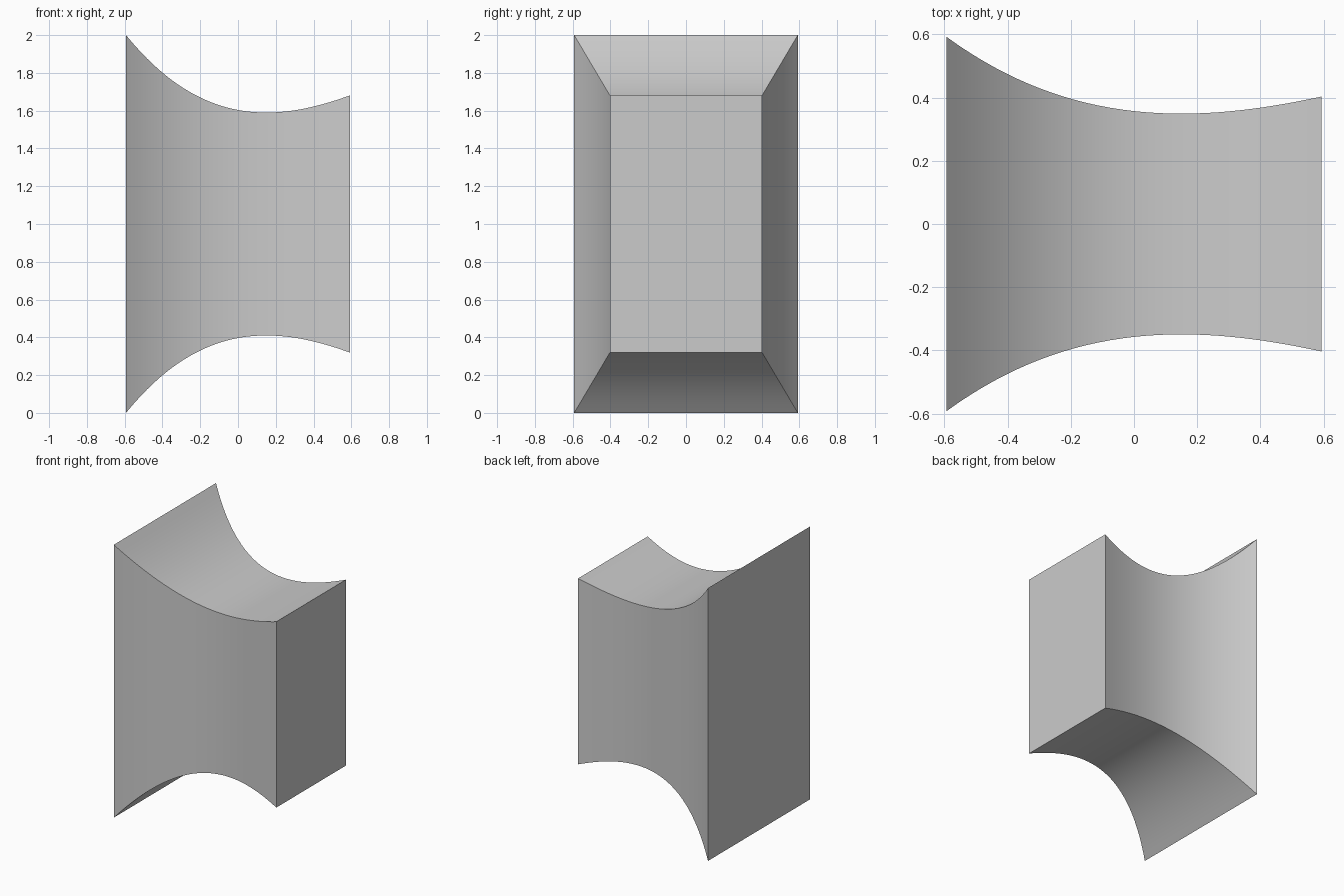
import bpy, bmesh

if "Cube" in bpy.data.objects:
    bpy.data.objects.remove(bpy.data.objects["Cube"])

SEGMENTS = 32
LENGTH = 1.186   # extent along x
RATIO = 0.592    # width relative to height


def half_height(x):
    """Flared waist profile, narrowest at x = 0.15."""
    d = x - 0.15
    return 0.59 + 0.5684 * d ** 2 - 0.235 * d ** 3


# Stack of rectangular sections along x
bm = bmesh.new()
rings = []
for i in range(SEGMENTS + 1):
    x = LENGTH * (i / SEGMENTS - 0.5)
    h = min(half_height(x), 1.0)
    w = h * RATIO
    if i == 0:
        h, w = 1.0, RATIO
    rings.append([bm.verts.new((x, sy * w, 1 + sz * h))
                  for sy, sz in ((-1, -1), (1, -1), (1, 1), (-1, 1))])

# Four curved sides
for a, b in zip(rings, rings[1:]):
    for k in range(4):
        n = (k + 1) % 4
        bm.faces.new((a[k], a[n], b[n], b[k]))

# Flat ends
bm.faces.new(rings[0])
bm.faces.new(rings[-1])
bmesh.ops.recalc_face_normals(bm, faces=bm.faces)

mesh = bpy.data.meshes.new("flared_block")
bm.to_mesh(mesh)
bm.free()
block = bpy.data.objects.new("flared_block", mesh)
bpy.context.collection.objects.link(block)

# Single light grey
grey = bpy.data.materials.new("light_grey")
grey.diffuse_color = (0.6, 0.6, 0.6, 1)
grey.use_nodes = True
grey.node_tree.nodes["Principled BSDF"].inputs["Base Color"].default_value = grey.diffuse_color
mesh.materials.append(grey)

# Smooth curved sides, sharp corners
bpy.context.view_layer.objects.active = block
block.select_set(True)
bpy.ops.object.shade_smooth_by_angle(angle=0.52)
